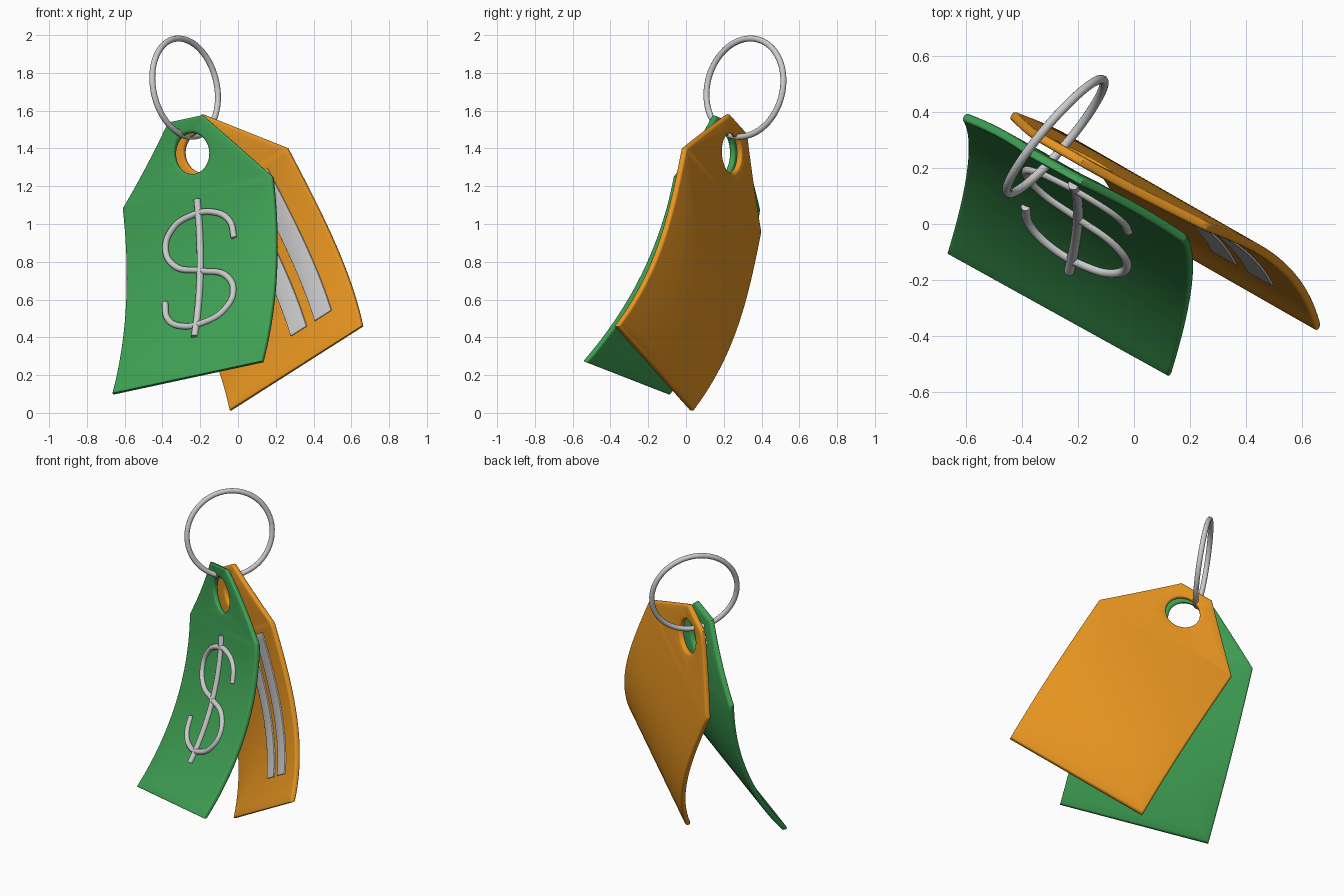
import bpy, bmesh, math
from mathutils import Vector

if "Cube" in bpy.data.objects:
    bpy.data.objects.remove(bpy.data.objects["Cube"])


def material(name, rgb):
    m = bpy.data.materials.new(name)
    m.diffuse_color = (*rgb, 1)
    m.use_nodes = True
    m.node_tree.nodes["Principled BSDF"].inputs["Base Color"].default_value = m.diffuse_color
    return m


def frame(bottom, top, across, a, b):
    """Return a map from flat tag coordinates (u, v, w) to the bent, tilted tag."""
    o, t = Vector(bottom), Vector(top)
    length = (t - o).length
    V = (t - o).normalized()
    U = Vector(across)
    U = (U - U.dot(V) * V).normalized()
    N = U.cross(V)

    def place(u, v, w=0.0):
        sag = v * (v - length) * (a + b * v)
        return o + U * u + V * v + N * (w + sag)
    return place, length


def slab(name, loops, half, bevel, place, lift=0.0, mat=None):
    """Flat outline with rounded edges, sliced crosswise and bent into place."""
    cu = bpy.data.curves.new(name, 'CURVE')
    cu.dimensions, cu.fill_mode = '2D', 'BOTH'
    cu.extrude, cu.bevel_depth, cu.bevel_resolution = half - bevel, bevel, 2
    for pts in loops:
        s = cu.splines.new('POLY')
        s.points.add(len(pts) - 1)
        s.use_cyclic_u = True
        for p, q in zip(s.points, pts):
            p.co = (q[0], q[1], 0, 1)
    tmp = bpy.data.objects.new(name + "_outline", cu)
    bpy.context.collection.objects.link(tmp)
    dg = bpy.context.evaluated_depsgraph_get()
    me = bpy.data.meshes.new_from_object(tmp.evaluated_get(dg))
    bpy.data.objects.remove(tmp)
    bm = bmesh.new()
    bm.from_mesh(me)
    bmesh.ops.remove_doubles(bm, verts=bm.verts, dist=0.0005)
    for i in range(1, 30):
        bmesh.ops.bisect_plane(bm, geom=bm.verts[:] + bm.edges[:] + bm.faces[:],
                               plane_co=(0, i * 0.05, 0), plane_no=(0, 1, 0), dist=0.0005)
    for v in bm.verts:
        v.co = place(v.co.x, v.co.y, v.co.z + lift)
    bmesh.ops.recalc_face_normals(bm, faces=bm.faces)
    bm.to_mesh(me)
    bm.free()
    me.name = name
    ob = bpy.data.objects.new(name, me)
    bpy.context.collection.objects.link(ob)
    me.materials.clear()
    if mat:
        me.materials.append(mat)
    smooth(ob)
    return ob


def smooth(ob):
    bpy.ops.object.select_all(action='DESELECT')
    ob.select_set(True)
    bpy.context.view_layer.objects.active = ob
    bpy.ops.object.shade_smooth_by_angle(angle=math.radians(40))


def tube(name, pts, radius):
    cu = bpy.data.curves.new(name, 'CURVE')
    cu.dimensions = '3D'
    cu.bevel_depth, cu.bevel_resolution, cu.use_fill_caps = radius, 4, True
    s = cu.splines.new('BEZIER')
    s.resolution_u = 8
    s.bezier_points.add(len(pts) - 1)
    for p, q in zip(s.bezier_points, pts):
        p.co = q
        p.handle_left_type = p.handle_right_type = 'AUTO'
    ob = bpy.data.objects.new(name, cu)
    bpy.context.collection.objects.link(ob)
    return ob


def tag_loops(length):
    e = 0.012   # the rounded edge grows the outline by this much
    half = [(0.46 - e, e), (0.46 - e, 1.08), (0.10, length - e)]
    outline = half + [(-x, y) for x, y in reversed(half)]
    r = 0.105 + e
    hole = [(r * math.cos(k * math.tau / 40), length - 0.175 + r * math.sin(k * math.tau / 40))
            for k in range(40)]
    return [outline, hole]


# the two bent tags
green_at, green_len = frame((-0.265, -0.315, 0.185), (-0.275, 0.20, 1.555),
                            (0.79, -0.43, 0.19), 0.295, 0.0)
orange_at, orange_len = frame((0.31, -0.17, 0.235), (-0.265, 0.268, 1.53),
                              (0.70, -0.40, 0.45), 0.277, -0.16)
slab("front_tag", tag_loops(green_len), 0.017, 0.012, green_at,
     mat=material("green", (0.05, 0.36, 0.09)))
slab("back_tag", tag_loops(orange_len), 0.017, 0.012, orange_at,
     mat=material("orange", (0.80, 0.30, 0.015)))

# raised currency mark on the front tag: a point-symmetric curve and a bar
half = [(0.21, 0.145), (0.185, 0.245), (0.09, 0.31), (-0.05, 0.315),
        (-0.165, 0.265), (-0.212, 0.165), (-0.16, 0.06)]
path = half + [(0, 0)] + [(-x, -y) for x, y in reversed(half)]
tube("mark_curve", [green_at(x, 0.65 + y, 0.02) for x, y in path], 0.017)
tube("mark_bar", [green_at(0, 0.255 + 0.79 * k / 8, 0.02) for k in range(9)], 0.019)

# two raised stripes on the back tag
for i, (x0, x1) in enumerate([(0.03, 0.135), (0.197, 0.308)]):
    slab(f"stripe_{i + 1}", [[(x0, 0.185), (x1, 0.185), (x1, 1.04), (x0, 1.04)]],
         0.009, 0.002, orange_at, lift=0.016)

# split ring through both holes
axis = Vector((0.752, -0.635, 0.173))
bpy.ops.mesh.primitive_torus_add(major_radius=0.264, minor_radius=0.016,
                                 major_segments=64, minor_segments=12,
                                 location=(-0.28, 0.312, 1.722),
                                 rotation=axis.to_track_quat('Z', 'Y').to_euler())
ring = bpy.context.object
ring.name = "ring"
smooth(ring)
